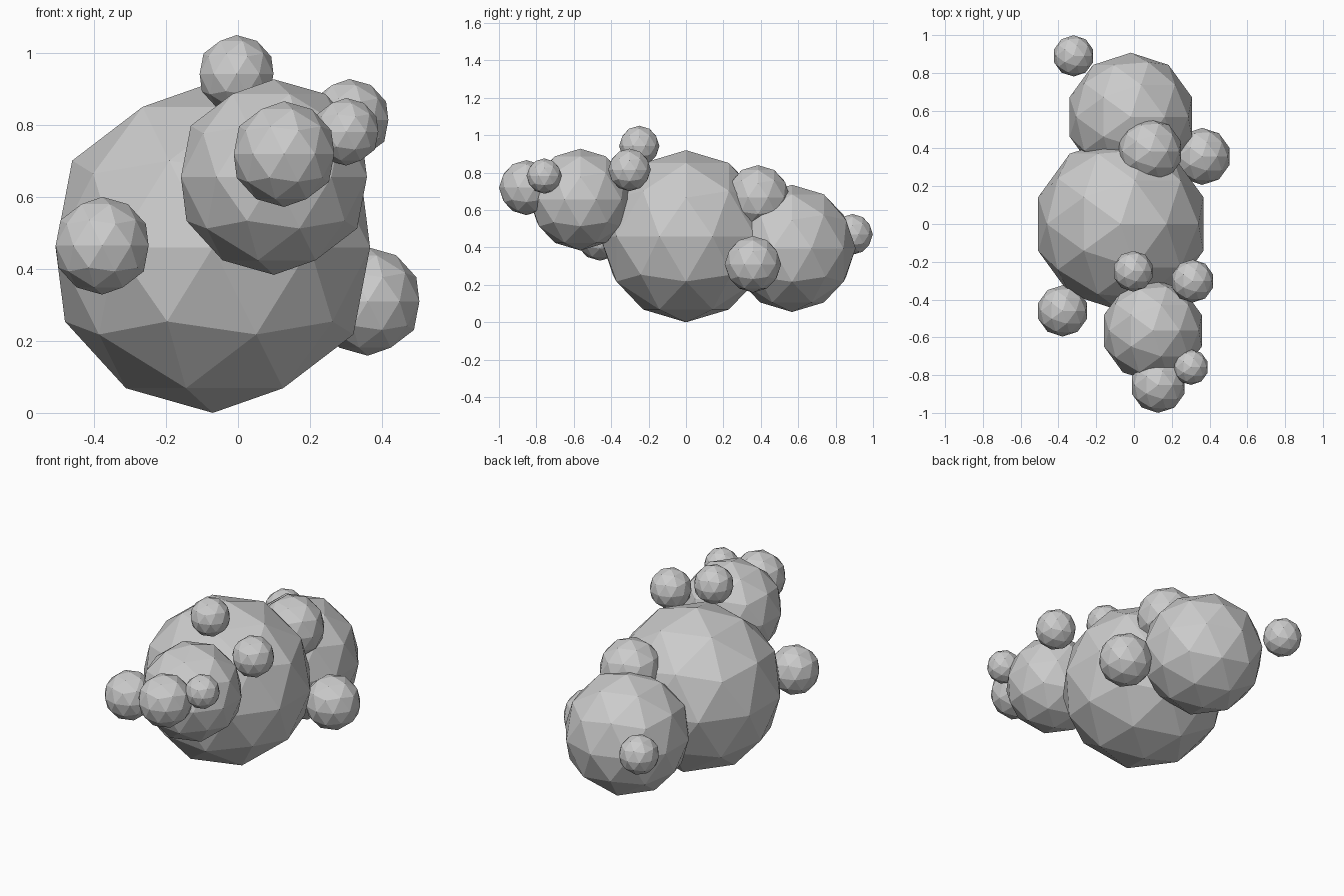
import bpy

if "Cube" in bpy.data.objects:
    bpy.data.objects.remove(bpy.data.objects["Cube"])


def ball(name, centre, radius):
    """Flat-faced 80-sided ball."""
    bpy.ops.mesh.primitive_ico_sphere_add(subdivisions=2, radius=radius, location=centre)
    bpy.context.object.name = name


# Three main lumps, front to back
ball("front_lump", (0.10, -0.565, 0.656), 0.272)
ball("main_lump", (-0.07, 0.0, 0.46), 0.46)
ball("rear_lump", (-0.017, 0.567, 0.395), 0.34)

# Smaller lumps around them
small_lumps = [
    ("front_tip_lump", (0.128, -0.853, 0.72), 0.147),
    ("front_side_lump", (0.301, -0.758, 0.782), 0.094),
    ("upper_side_lump", (0.31, -0.302, 0.815), 0.114),
    ("top_lump", (-0.004, -0.25, 0.943), 0.108),
    ("left_lump", (-0.378, -0.46, 0.465), 0.136),
    ("right_lump", (0.361, 0.358, 0.31), 0.151),
    ("saddle_lump", (0.085, 0.385, 0.668), 0.172),
    ("rear_loose_lump", (-0.32, 0.89, 0.47), 0.109),
]
for name, centre, radius in small_lumps:
    ball(name, centre, radius)
